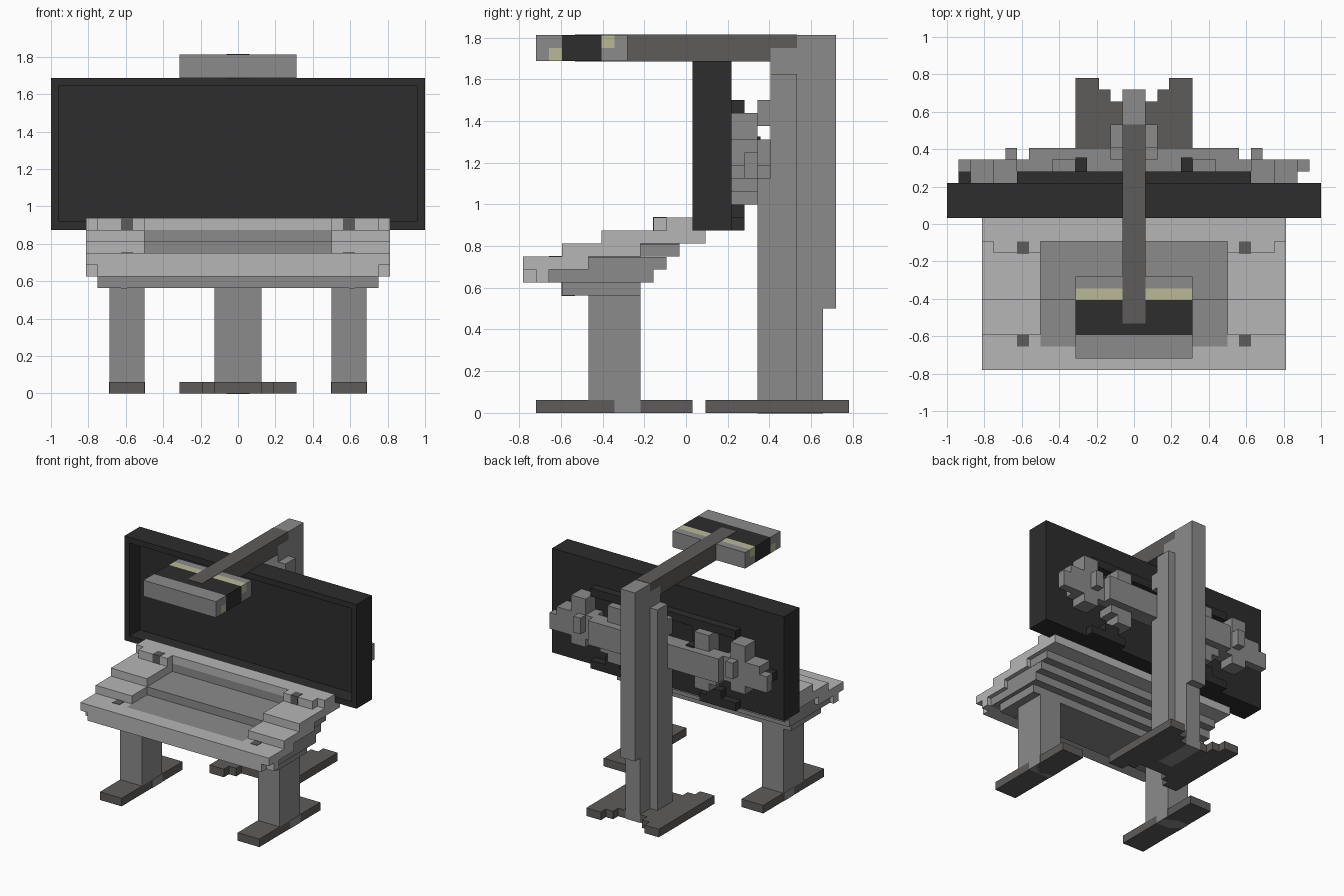
import bpy, bmesh
from mathutils import Vector

cube = bpy.data.objects.get("Cube")
if cube:
    bpy.data.objects.remove(cube)

U = 1 / 16   # one grid cell; boxes below are given in cells
E = 0.04     # thin overlap (in cells) for inlaid colour


def material(name, rgb):
    m = bpy.data.materials.new(name)
    m.use_nodes = True
    m.diffuse_color = (*rgb, 1)
    b = m.node_tree.nodes["Principled BSDF"]
    b.inputs["Base Color"].default_value = (*rgb, 1)
    b.inputs["Roughness"].default_value = 0.8
    return m


LIGHT = material("light grey", (0.468, 0.468, 0.468))
GREY = material("mid grey", (0.258, 0.258, 0.258))
DARK = material("dark grey", (0.112, 0.107, 0.102))
BLACK = material("charcoal", (0.026, 0.026, 0.026))
GLOW = material("pale yellow", (0.479, 0.485, 0.305))


def add_box(bm, x0, x1, y0, y1, z0, z1):
    """Box in cells: x from the centre line, y from the front, z from the floor."""
    lo = Vector((x0, y0 - 12.5, z0)) * U
    hi = Vector((x1, y1 - 12.5, z1)) * U
    verts = bmesh.ops.create_cube(bm, size=1)["verts"]
    for v in verts:
        v.co = Vector([(lo[i] + hi[i]) / 2 + v.co[i] * (hi[i] - lo[i]) for i in range(3)])
    return verts


def finish(name, mat, bm):
    me = bpy.data.meshes.new(name)
    bm.to_mesh(me)
    bm.free()
    me.materials.append(mat)
    ob = bpy.data.objects.new(name, me)
    bpy.context.collection.objects.link(ob)
    return ob


def part(name, mat, *boxes, mirror=False):
    bm = bmesh.new()
    for x0, x1, *rest in boxes:
        add_box(bm, x0, x1, *rest)
        if mirror:
            add_box(bm, -x1, -x0, *rest)
    return finish(name, mat, bm)


# Screen with a recessed front panel
bm = bmesh.new()
add_box(bm, -16, 16, 13, 16, 14, 27)
front = min(bm.faces, key=lambda f: f.calc_center_median().y)
bmesh.ops.inset_region(bm, faces=[front], thickness=U)
panel = bmesh.ops.extrude_discrete_faces(bm, faces=[front])["faces"][0]
bmesh.ops.translate(bm, verts=panel.verts, vec=(0, 2 * U, 0))
finish("screen", BLACK, bm)

# Dark ribs on the screen back
part("screen_back_ribs", BLACK,
     (-10, 10, 16, 17, 23, 24), (-10, -5, 16, 17, 14, 15), (5, 10, 16, 17, 14, 15),
     (-8, -6, 16, 17, 15, 16), (6, 8, 16, 17, 15, 16))
part("mount_hubs", BLACK, (4, 5, 17, 18.2, 21, 21.2), (4, 5, 16, 17, 19, 23), mirror=True)
part("mount_end_block", BLACK, (-15, -14, 16, 17, 19, 20))

# Wall mount: central bar, side bars, vertical arms, knobs
part("mount_bar", GREY, (-9, 9, 17, 19, 18, 21))
part("mount_side_bars", GREY, (9, 13, 16, 18, 18, 21), (13, 15, 17, 18, 18, 20),
     (13, 14, 16, 18, 19, 21), mirror=True)
part("mount_arms", GREY, (5, 7, 16, 18, 16, 23), (10, 12, 16, 18, 17, 23),
     (7, 8, 16, 18, 17, 18), mirror=True)
part("mount_knobs", GREY, (10, 11, 18, 19, 19, 21), mirror=True)
part("mount_clamp", GREY, (-2, 2, 18, 19, 22, 24), (-2, 2, 18, 19, 16, 18))

# Rear post, its flanking rails and foot
part("post", GREY, (-1, 1, 18, 23, 0 - E, 8), (-1, 1, 19, 24, 8, 27),
     (-1, 1, 19, 24, 27, 28), (-1, 1, 21, 24, 28, 29))
part("post_rails", GREY, (-2, 2, 18, 21, 0.5, 16), (-2, 2, 19, 21, 16, 26))
part("post_foot", DARK, (-2, 2, 16, 22.5, 0, 1), (1, 2, 16, 23, 0, 1),
     (-2, -1, 16, 23, 0, 1), (2, 3, 15, 24, 0, 1), (-3, -2, 15, 24, 0, 1),
     (3, 5, 14, 25, 0, 1), (-5, -3, 14, 25, 0, 1))

# Overhead arm and lamp head
part("lamp_arm", DARK, (-1, 1, 4, 19, 27 - E, 29 + E), (-1, 1, 19, 21, 28, 29 + E))
part("lamp_ends", GREY, (-5, 5, 1, 2, 27, 29), (-5, 5, 2, 3, 28, 29),
     (-5, 5, 7, 8, 27, 29), (-5, 5, 6, 7, 27, 28))
part("lamp_body", BLACK, (-5, 5, 3, 6, 27, 29))
part("lamp_strips", GLOW, (-5, 5, 2, 3, 27, 28), (-5, 5, 6, 7, 28, 29))

# Desk top: light terraces rising to the back around a grey well
part("desk_front", LIGHT, (-13, 13, 0, 2, 11, 12), (-12, 12, 0, 1, 10, 11),
     (-13, 13, 1, 2, 10, 11))
part("desk_sides", LIGHT, (8, 13, 2, 5, 11, 12), (8, 13, 3, 9, 12, 13),
     (8, 13, 6, 14, 13, 14), (8, 12, 10, 13, 14, 15), (12, 13, 11, 13, 14, 15),
     mirror=True)
part("desk_back", LIGHT, (-8, 8, 12, 14, 13, 14), (-8, 8, 11, 13, 14, 15))
part("desk_well", GREY, (-8, 8, 2, 9, 11, 12), (-8, 8, 6, 12, 12, 13),
     (-8, 8, 11, 12, 13, 14))
part("desk_underside", GREY, (-12, 12, 3, 9, 9, 10), (-12.5, 12.5, 2, 10, 10, 11),
     (-12.5, 12.5, 5, 11, 11, 11.98), (-12.5, 12.5, 9, 12, 12, 12.98))
part("desk_tabs", GREY, (9.5, 10, 3 - E, 4, 9 - E, 10), mirror=True)
part("desk_pegs", DARK, (9, 10, 10 - E, 11, 14, 15 + E), (9, 10, 2, 3, 11.5, 12 + E),
     mirror=True)

# Desk legs and feet
part("desk_legs", GREY, (8, 11, 5, 9, 1, 9), (8 - E, 11 + E, 7, 9, 0, 1), mirror=True)
part("desk_feet", DARK, (8, 11, 0 + 1, 13, 0, 1), mirror=True)
